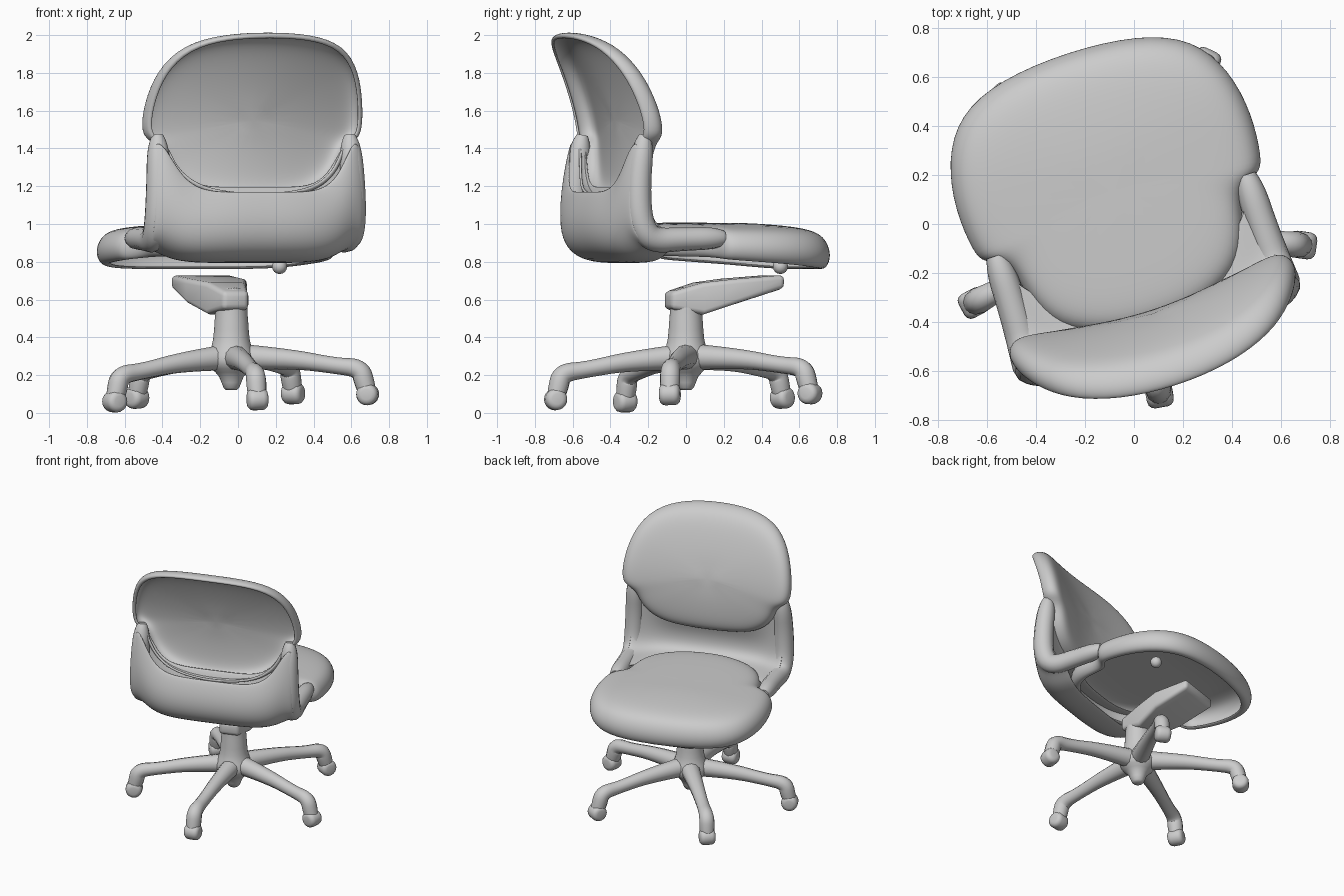
import bpy, bmesh, math
from mathutils import Matrix

cube = bpy.data.objects.get("Cube")
if cube:
    bpy.data.objects.remove(cube, do_unlink=True)

grey = bpy.data.materials.new("plain_grey")
grey.use_nodes = True
grey.diffuse_color = (0.6, 0.6, 0.6, 1)
grey.node_tree.nodes["Principled BSDF"].inputs["Base Color"].default_value = (0.6, 0.6, 0.6, 1)

# The upper chair is swivelled on its base, which leans very slightly
SWIVEL = Matrix.Rotation(math.radians(18), 4, "Z") @ Matrix.Translation((-0.04, 0, 0))
BASE = (Matrix.Translation((-0.02, 0.015, 0.022)) @ Matrix.Rotation(-0.025, 4, "Y")
        @ Matrix.Rotation(0.02, 4, "X"))


def finish(name, bm, matrix, thickness=0, levels=2):
    bmesh.ops.recalc_face_normals(bm, faces=bm.faces)
    mesh = bpy.data.meshes.new(name)
    bm.to_mesh(mesh)
    bm.free()
    mesh.materials.append(grey)
    mesh.shade_smooth()
    ob = bpy.data.objects.new(name, mesh)
    bpy.context.collection.objects.link(ob)
    ob.matrix_world = matrix
    if thickness:
        mod = ob.modifiers.new("wall", "SOLIDIFY")
        mod.thickness, mod.offset = thickness, 0
    if levels:
        mod = ob.modifiers.new("smooth", "SUBSURF")
        mod.levels = mod.render_levels = levels
    return ob


def skin(bm, rows, closed):
    """Bridge rows of points with quads."""
    rows = [[bm.verts.new(p) for p in row] for row in rows]
    n = len(rows[0])
    for a, b in zip(rows, rows[1:]):
        for i in range(n if closed else n - 1):
            j = (i + 1) % n
            bm.faces.new((a[i], a[j], b[j], b[i]))
    return rows


def cushion(name, half, centre, rim, point):
    """Hollow padded skin: flat middle, rolled rim, open behind."""
    outline = half + [(-u, v) for u, v in half[-2:0:-1]]
    bm = bmesh.new()
    rows = skin(bm, [[point(u * s, centre + (v - centre) * s, d)
                      for u, v in outline] for s, d in rim], True)
    mid = bm.verts.new(point(0, centre, 0))
    first = rows[0]
    for i, v in enumerate(first):
        bm.faces.new((mid, v, first[(i + 1) % len(first)]))
    return finish(name, bm, SWIVEL, 0.014)


def panel(name, half_width, middle, side):
    """Curved sheet blending a middle profile into a side profile."""
    bm = bmesh.new()
    rows = []
    for i in range(25):
        u = i / 12 - 1
        w = abs(u) ** 3
        lift = min(1, 2 * u ** 6)
        rows.append([(half_width * u, a[0] + (b[0] - a[0]) * w, a[1] + (b[1] - a[1]) * lift)
                     for a, b in zip(middle, side)])
    skin(bm, rows, False)
    return finish(name, bm, SWIVEL, 0.014)


def tube(name, points, radii, matrix):
    """Rounded tube along a smooth path."""
    curve = bpy.data.curves.new(name, "CURVE")
    curve.dimensions = "3D"
    curve.bevel_depth, curve.bevel_resolution = 1, 4
    curve.use_fill_caps = True
    spline = curve.splines.new("NURBS")
    spline.points.add(len(points) - 1)
    for p, co, r in zip(spline.points, points, radii):
        p.co, p.radius = (*co, 1), r
    spline.use_endpoint_u, spline.order_u, spline.resolution_u = True, 3, 6
    curve.materials.append(grey)
    ob = bpy.data.objects.new(name, curve)
    bpy.context.collection.objects.link(ob)
    ob.matrix_world = matrix
    return ob


# Seat cushion with side notches and a drooping front
seat_half = [(0, 0.75), (0.3, 0.725), (0.5, 0.64), (0.6, 0.48), (0.635, 0.28),
             (0.615, 0.09), (0.59, 0.045), (0.48, 0.0), (0.465, -0.15), (0.39, -0.31),
             (0.2, -0.4), (0, -0.42)]
seat_rim = [(0.35, 0), (0.7, 0), (0.88, 0.04), (0.96, 0.2), (1, 0.5),
            (0.99, 0.8), (0.95, 1), (0.89, 1)]
cushion("seat_cushion", seat_half, 0.15, seat_rim, lambda u, v, d: (
    u, v, 1.0 - 0.09 * u * u - 0.25 * max(0, v - 0.3) ** 2 - d * (0.15 + 0.06 * max(0, v))))

# Backrest cushion leaning backwards and wrapping around the sitter
back_half = [(0, 2.01), (0.24, 2.0), (0.44, 1.945), (0.555, 1.81), (0.6, 1.63),
             (0.605, 1.51), (0.585, 1.455), (0.505, 1.41), (0.47, 1.29), (0.35, 1.185),
             (0.18, 1.15), (0, 1.14)]
back_rim = [(0.35, 0), (0.7, 0), (0.88, 0.04), (0.96, 0.2), (1, 0.5),
            (1, 0.8), (0.98, 1), (0.95, 0.95)]
cushion("backrest_cushion", back_half, 1.55, back_rim, lambda u, v, d: (
    u, -0.36 - 0.47 * (v - 1.35) ** 2 + 0.27 * u * u - 0.125 * d, v))

# Outer shell and its inner lining
panel("rear_shell", 0.58,
      [(-0.54, 1.175), (-0.585, 1.05), (-0.585, 0.93), (-0.53, 0.84), (-0.42, 0.8), (-0.28, 0.8)],
      [(-0.43, 1.44), (-0.48, 1.2), (-0.48, 1.03), (-0.45, 0.93), (-0.36, 0.87), (-0.22, 0.87)])
panel("shell_lining", 0.55,
      [(-0.42, 1.2), (-0.46, 1.1), (-0.46, 1.0), (-0.42, 0.95), (-0.36, 0.94), (-0.3, 0.93)],
      [(-0.37, 1.43), (-0.375, 1.2), (-0.36, 1.03), (-0.29, 0.96), (-0.15, 0.955), (0.02, 0.95)])

# Side rails running from the backrest down along the seat
for side, label in ((1, "left"), (-1, "right")):
    path = [(0.535, -0.39, 1.47), (0.535, -0.4, 1.42), (0.54, -0.43, 1.2), (0.545, -0.42, 1.0),
            (0.54, -0.35, 0.91), (0.535, -0.18, 0.92), (0.535, 0.0, 0.925), (0.535, 0.05, 0.925)]
    tube(label + "_side_rail", [(side * x, y, z) for x, y, z in path],
         [0.03, 0.06, 0.068, 0.07, 0.068, 0.062, 0.06, 0.04], SWIVEL)

# Tilt bracket reaching forward from the column
bm = bmesh.new()
stations = [(-0.09, 0.07, 0.55, 0.64), (0.08, 0.11, 0.52, 0.69),
            (0.25, 0.17, 0.58, 0.71), (0.51, 0.17, 0.66, 0.73)]
rings = skin(bm, [[(-w, q, low), (w, q, low), (w, q, high), (-w, q, high)]
                  for q, w, low, high in stations], True)
for ring in (rings[0], rings[-1]):
    bm.faces.new(ring)
bracket = finish("tilt_bracket", bm, SWIVEL, 0, 0)
mod = bracket.modifiers.new("soft_edges", "BEVEL")
mod.width, mod.segments = 0.025, 3

# Adjuster knob under the seat
bm = bmesh.new()
bmesh.ops.create_uvsphere(bm, u_segments=12, v_segments=8, radius=0.04)
finish("adjuster_knob", bm, Matrix.Translation((0.22, 0.5, 0.775)), 0, 0)

# Turned column and hub
profile = [(0.0, 0.12), (0.045, 0.12), (0.06, 0.2), (0.11, 0.23), (0.135, 0.28), (0.115, 0.33),
           (0.095, 0.38), (0.09, 0.5), (0.085, 0.52), (0.085, 0.66), (0.0, 0.67)]
bm = bmesh.new()
verts = [bm.verts.new((r, 0, z)) for r, z in profile]
edges = [bm.edges.new(pair) for pair in zip(verts, verts[1:])]
bmesh.ops.spin(bm, geom=verts + edges, axis=(0, 0, 1), cent=(0, 0, 0),
               angle=math.tau, steps=24, use_merge=True)
bmesh.ops.remove_doubles(bm, verts=bm.verts, dist=0.001)
finish("column", bm, Matrix.Translation((-0.035, 0, 0)), 0, 1)

# Five legs with casters
for i in range(5):
    turn = BASE @ Matrix.Rotation(math.radians(-8 + 72 * i), 4, "Z")
    path = [(0.02, 0, 0.275), (0.3, 0, 0.26), (0.55, 0, 0.215), (0.68, 0, 0.2),
            (0.7, 0, 0.12), (0.72, 0, 0.05)]
    tube(f"leg_{i + 1}", path, [0.07, 0.052, 0.042, 0.052, 0.055, 0.045], turn)
    bm = bmesh.new()
    bmesh.ops.create_cone(bm, cap_ends=True, segments=20, radius1=0.058, radius2=0.058, depth=0.11)
    wheel = finish(f"caster_{i + 1}", bm, turn @ Matrix.Translation((0.715, 0, 0.061))
                   @ Matrix.Rotation(math.pi / 2, 4, "X"), 0, 0)
    mod = wheel.modifiers.new("round_edges", "BEVEL")
    mod.width, mod.segments = 0.03, 3
